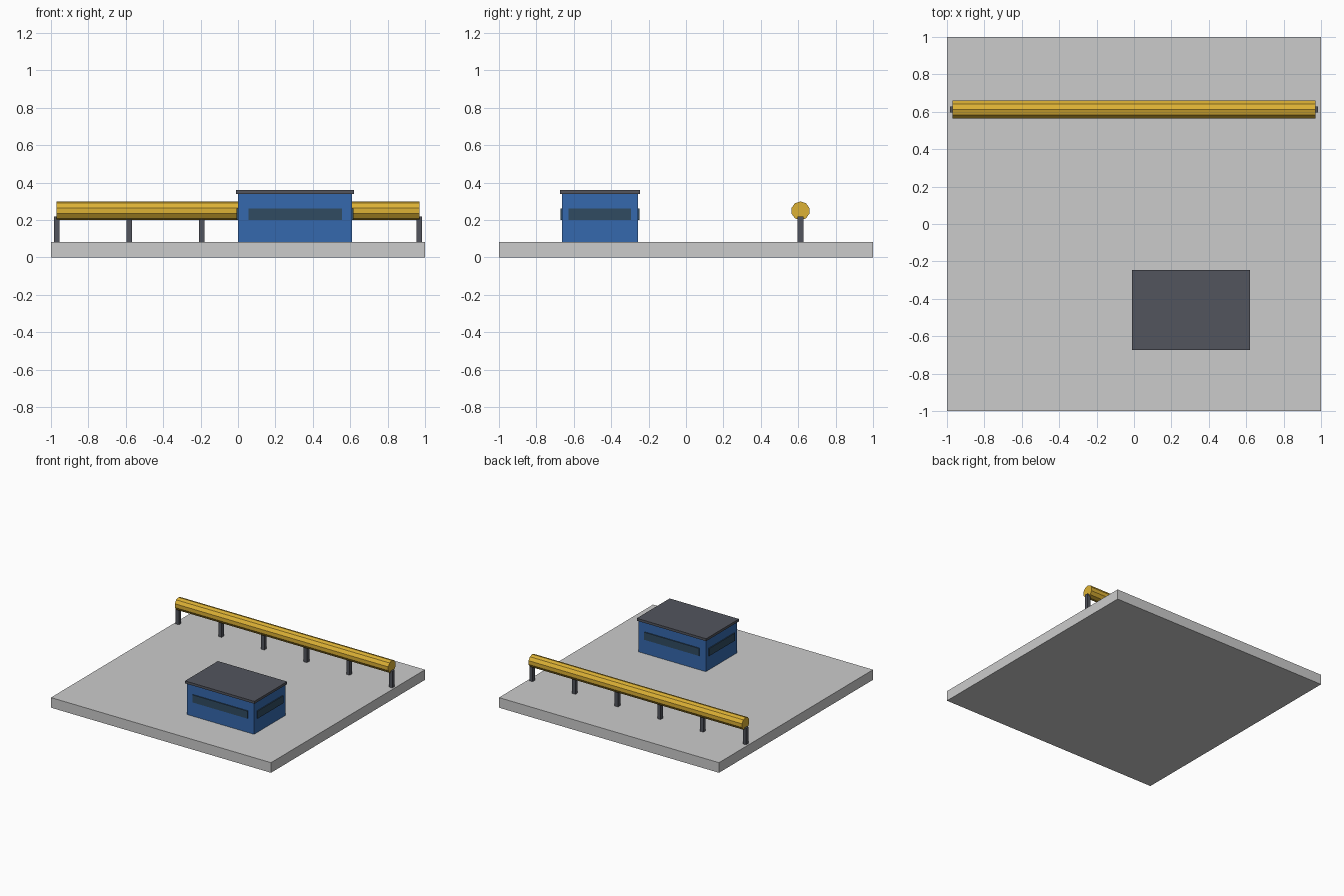
import bpy
from math import pi

if "Cube" in bpy.data.objects:
    bpy.data.objects.remove(bpy.data.objects["Cube"])


def material(name, rgb):
    m = bpy.data.materials.new(name)
    m.diffuse_color = (*rgb, 1)
    m.use_nodes = True
    m.node_tree.nodes["Principled BSDF"].inputs["Base Color"].default_value = m.diffuse_color
    return m


BLUE = material("blue_paint", (0.035, 0.14, 0.42))
YELLOW = material("yellow_paint", (0.72, 0.44, 0.035))
DARK = material("dark_metal", (0.085, 0.09, 0.11))
GLASS = material("dark_glass", (0.03, 0.07, 0.12))


def box(name, low, high, mat=None):
    """Box spanning two opposite corners."""
    bpy.ops.mesh.primitive_cube_add(size=1, location=[(a + b) / 2 for a, b in zip(low, high)])
    ob = bpy.context.object
    ob.name = name
    ob.scale = [b - a for a, b in zip(low, high)]
    bpy.ops.object.transform_apply(location=False, rotation=False, scale=True)
    if mat:
        ob.data.materials.append(mat)
    return ob


# Ground slab
box("ground_slab", (-1, -1, 0), (1, 1, 0.083))

# Cabin and its flat overhanging roof
X0, X1, Y0, Y1 = 0.0, 0.61, -0.663, -0.257
box("cabin_walls", (X0, Y0, 0.083), (X1, Y1, 0.34), BLUE)
box("cabin_roof", (X0 - 0.01, Y0 - 0.01, 0.34), (X1 + 0.01, Y1 + 0.01, 0.36), DARK)

# Strip windows on all four walls, standing slightly proud
P, ZA, ZB = 0.008, 0.2, 0.262
for side, y in (("front", Y0), ("back", Y1)):
    box(side + "_window", (X0 + 0.055, y - P, ZA), (X1 - 0.055, y + P, ZB), GLASS)
for side, x in (("left", X0), ("right", X1)):
    box(side + "_window", (x - P, Y0 + 0.036, ZA), (x + P, Y1 - 0.036, ZB), GLASS)

# Ten-sided pipe along x, with an edge at the top
PY, PZ, HALF = 0.612, 0.249, 0.97
bpy.ops.mesh.primitive_cylinder_add(vertices=10, radius=0.05, depth=2 * HALF,
                                    location=(0, PY, PZ), rotation=(0, pi / 2, 0))
pipe = bpy.context.object
pipe.name = "pipe"
# turn so that one edge lies on top
for v in pipe.data.vertices:
    v.co.x, v.co.y = v.co.y, -v.co.x
pipe.data.materials.append(YELLOW)

# Support posts
for i in range(6):
    x = -HALF + i * 2 * HALF / 5
    box(f"pipe_post_{i + 1}", (x - 0.015, PY - 0.015, 0.083), (x + 0.015, PY + 0.015, 0.219), DARK)
